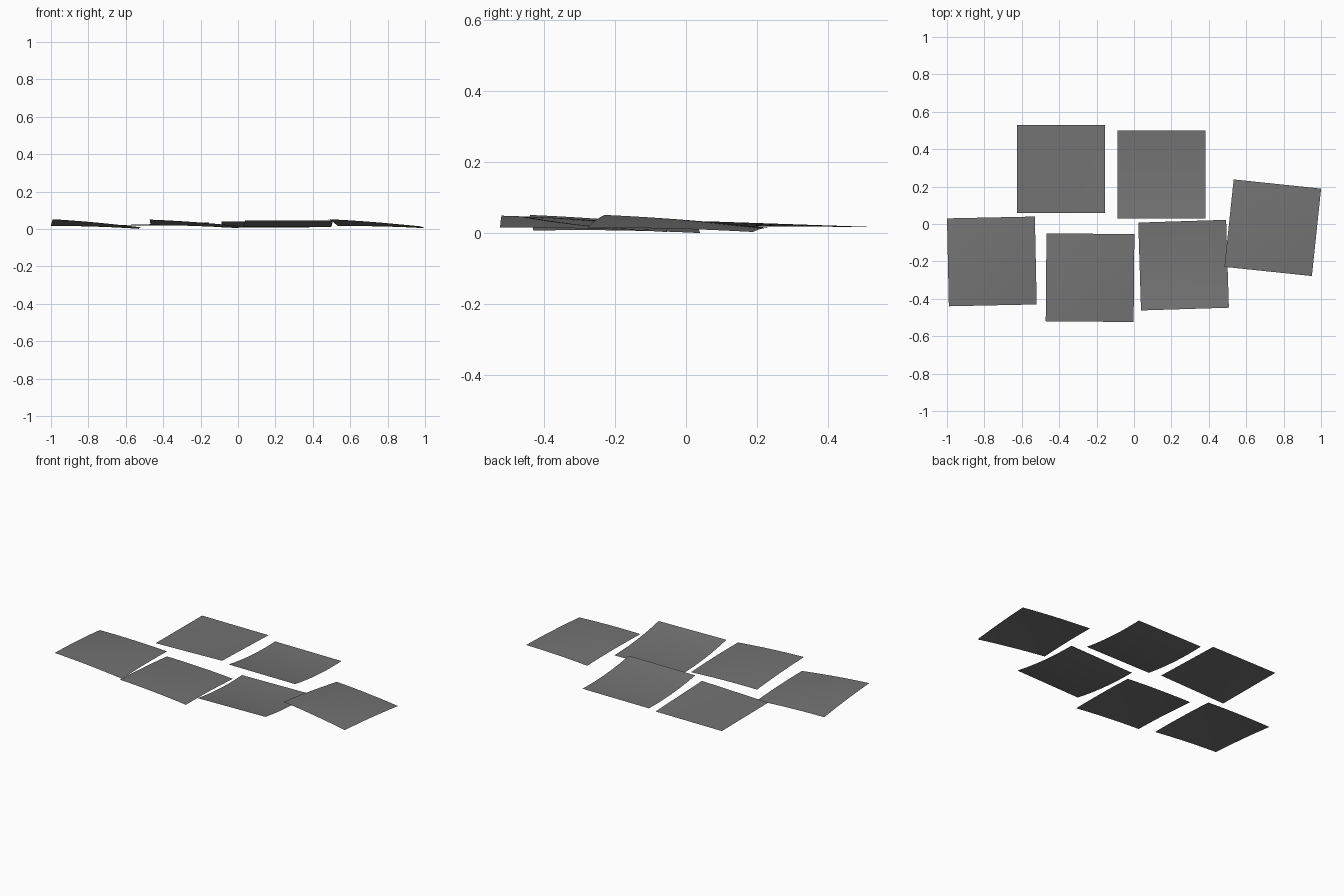
import bpy, math

cube = bpy.data.objects.get("Cube")
if cube:
    bpy.data.objects.remove(cube, do_unlink=True)

grey = bpy.data.materials.new("sheet_grey")
grey.use_nodes = True
colour = (0.17, 0.17, 0.17, 1)
grey.diffuse_color = colour
grey.node_tree.nodes["Principled BSDF"].inputs["Base Color"].default_value = colour

SIZE = 0.47
CUTS = 12


def sheet(name, centre, turn, corners, bow):
    """Thin square sheet: corner heights (front left, front right, back left,
    back right as seen from the front), bowed by (across, along)."""
    fl, fr, bl, br = corners
    bpy.ops.mesh.primitive_grid_add(x_subdivisions=CUTS, y_subdivisions=CUTS, size=SIZE)
    obj = bpy.context.object
    obj.name = name
    for v in obj.data.vertices:
        u, w = v.co.x / SIZE + 0.5, v.co.y / SIZE + 0.5
        front = fl + (fr - fl) * u
        back = bl + (br - bl) * u
        arch = 4 * (bow[0] * u * (1 - u) + bow[1] * w * (1 - w))
        v.co.z = front + (back - front) * w + arch
    obj.location = (centre[0], centre[1], 0)
    obj.rotation_euler.z = math.radians(turn)
    obj.data.materials.append(grey)
    bpy.ops.object.shade_smooth()


# Back row
sheet("back_left_sheet", (-0.39, 0.295), 0, (0.021, 0.034, 0.018, 0.018), (0, 0))
sheet("back_middle_sheet", (0.148, 0.265), 0, (0.04, 0.04, 0.008, 0.008), (0, -0.012))
# Front row, each with a lifted corner or edge
sheet("front_left_sheet", (-0.76, -0.2), 1.2, (0.052, 0.008, 0.016, 0.001), (0.004, 0.004))
sheet("front_middle_sheet", (-0.235, -0.287), -0.5, (0.05, 0.016, 0.02, 0.004), (0.004, 0.004))
sheet("front_right_sheet", (0.265, -0.22), 1.8, (0.046, 0.046, 0.01, 0.01), (0, -0.012))
# Sheet at the far side, turned and overlapping its neighbour
sheet("side_sheet", (0.742, -0.02), -6, (0.052, 0.015, 0.015, 0.004), (0.004, 0.004))
